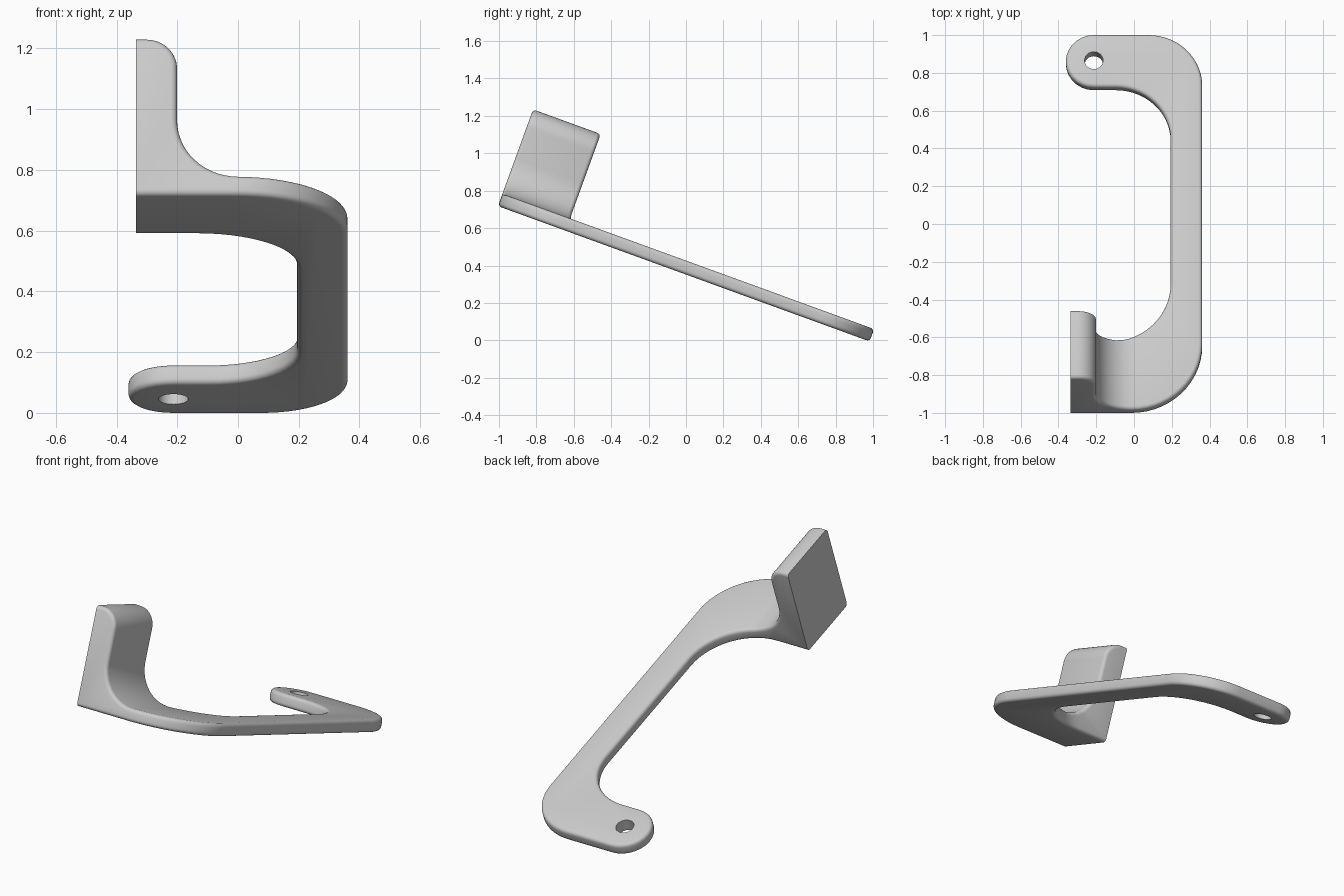
import bpy
import bmesh
from math import cos, sin, radians
from mathutils import Matrix, Vector

cube = bpy.data.objects.get("Cube")
if cube:
    bpy.data.objects.remove(cube, do_unlink=True)

THICK, LENGTH, HEIGHT = 0.07, 2.115, 0.55    # plate thickness, plate length, tab height
LEFT, RIGHT, INNER = -0.34, 0.357, 0.19      # side limits of the bracket
ARM, FAR_ARM, SPLIT = 0.385, 0.297, 1.0      # arm widths, and where the plain half starts
TAB = -0.205                                 # inner face of the tab
END_R = FAR_ARM / 2
HOLE = (-0.217, LENGTH - END_R)


def arc(cx, cy, r, start, end, steps=14):
    angles = [radians(start + (end - start) * i / steps) for i in range(steps + 1)]
    return [(cx + r * cos(a), cy + r * sin(a)) for a in angles]


def prism(name, points, low, high, along_y=False):
    """Extrude a closed outline along z, or a side profile along y."""
    bm = bmesh.new()
    verts = [bm.verts.new((a, low, b) if along_y else (a, b, low)) for a, b in points]
    face = bm.faces.new(verts)
    moved = bmesh.ops.extrude_face_region(bm, geom=[face])["geom"]
    shift = Vector((0, high - low, 0)) if along_y else Vector((0, 0, high - low))
    bmesh.ops.translate(bm, vec=shift, verts=[v for v in moved if isinstance(v, bmesh.types.BMVert)])
    bmesh.ops.recalc_face_normals(bm, faces=bm.faces)
    mesh = bpy.data.meshes.new(name)
    bm.to_mesh(mesh)
    bm.free()
    obj = bpy.data.objects.new(name, mesh)
    bpy.context.collection.objects.link(obj)
    return obj


def apply(obj, kind, **settings):
    mod = obj.modifiers.new(kind.lower(), kind)
    for key, value in settings.items():
        setattr(mod, key, value)
    bpy.context.view_layer.objects.active = obj
    bpy.ops.object.modifier_apply(modifier=mod.name)


def cut(obj, cutter):
    cutter.hide_render = True
    apply(obj, "BOOLEAN", operation="DIFFERENCE", solver="EXACT", object=cutter)
    bpy.data.objects.remove(cutter, do_unlink=True)


# C-shaped outline, full tab height to begin with
outer_r, far_r, front_in, far_in = 0.375, 0.285, 0.33, 0.29
outline = [(LEFT, 0)]
outline += arc(RIGHT - outer_r, outer_r, outer_r, -90, 0)
outline += arc(RIGHT - far_r, LENGTH - far_r, far_r, 0, 90)
outline += arc(*HOLE, END_R, 90, 270)
outline += arc(INNER - far_in, LENGTH - FAR_ARM - far_in, far_in, 90, 0)
outline += arc(INNER - front_in, ARM + front_in, front_in, 0, -90)
outline += [(LEFT, ARM)]
bracket = prism("bracket", outline, 0, HEIGHT)

# Carve the tab with its rounded top and fillet out of the front half
fillet, top_r = 0.2, 0.1
profile = [(-1, HEIGHT), (TAB - top_r, HEIGHT)]
profile += arc(TAB - top_r, HEIGHT - top_r, top_r, 90, 0)[1:]
profile += arc(TAB + fillet, THICK + fillet, fillet, 180, 270)
profile += [(1, THICK), (1, 1), (-1, 1)]
cut(bracket, prism("tab_cutter", profile, -1, SPLIT, True))

# Level the rear half down to the plate
box = [(-1, THICK), (1, THICK), (1, 1), (-1, 1)]
cut(bracket, prism("plate_cutter", box, SPLIT - 0.1, 3, True))

# Round the sharp rims, leaving the mounting face crisp
bm = bmesh.new()
bm.from_mesh(bracket.data)
bmesh.ops.remove_doubles(bm, verts=bm.verts, dist=0.0005)
bmesh.ops.dissolve_limit(bm, angle_limit=radians(0.5), verts=bm.verts, edges=bm.edges)
weight = bm.edges.layers.float.new("bevel_weight_edge")
for e in bm.edges:
    on_mount = all(abs(v.co.x - LEFT) < 0.001 and v.co.y < SPLIT for v in e.verts)
    if len(e.link_faces) == 2 and e.calc_face_angle() > radians(35) and not on_mount:
        e[weight] = 1
bm.to_mesh(bracket.data)
bm.free()
apply(bracket, "BEVEL", limit_method="WEIGHT", width=0.02, segments=4, use_clamp_overlap=False)

# Screw hole
cut(bracket, prism("hole_cutter", arc(*HOLE, 0.049, 0, 345, 23), -1, 1))

# Tilt, centre and stand on the ground
mesh = bracket.data
mesh.transform(Matrix.Rotation(radians(-20), 4, "X"))
low = [min(v.co[i] for v in mesh.vertices) for i in range(3)]
high = [max(v.co[i] for v in mesh.vertices) for i in range(3)]
mesh.transform(Matrix.Translation((-(low[0] + high[0]) / 2, -(low[1] + high[1]) / 2, -low[2])))

# Plain grey finish
grey = bpy.data.materials.new("light_grey")
grey.use_nodes = True
colour = (0.6, 0.6, 0.6, 1)
grey.diffuse_color = colour
grey.node_tree.nodes["Principled BSDF"].inputs["Base Color"].default_value = colour
mesh.materials.clear()
mesh.materials.append(grey)

bpy.ops.object.select_all(action="DESELECT")
bracket.select_set(True)
bpy.context.view_layer.objects.active = bracket
bpy.ops.object.shade_smooth_by_angle(angle=radians(30))
